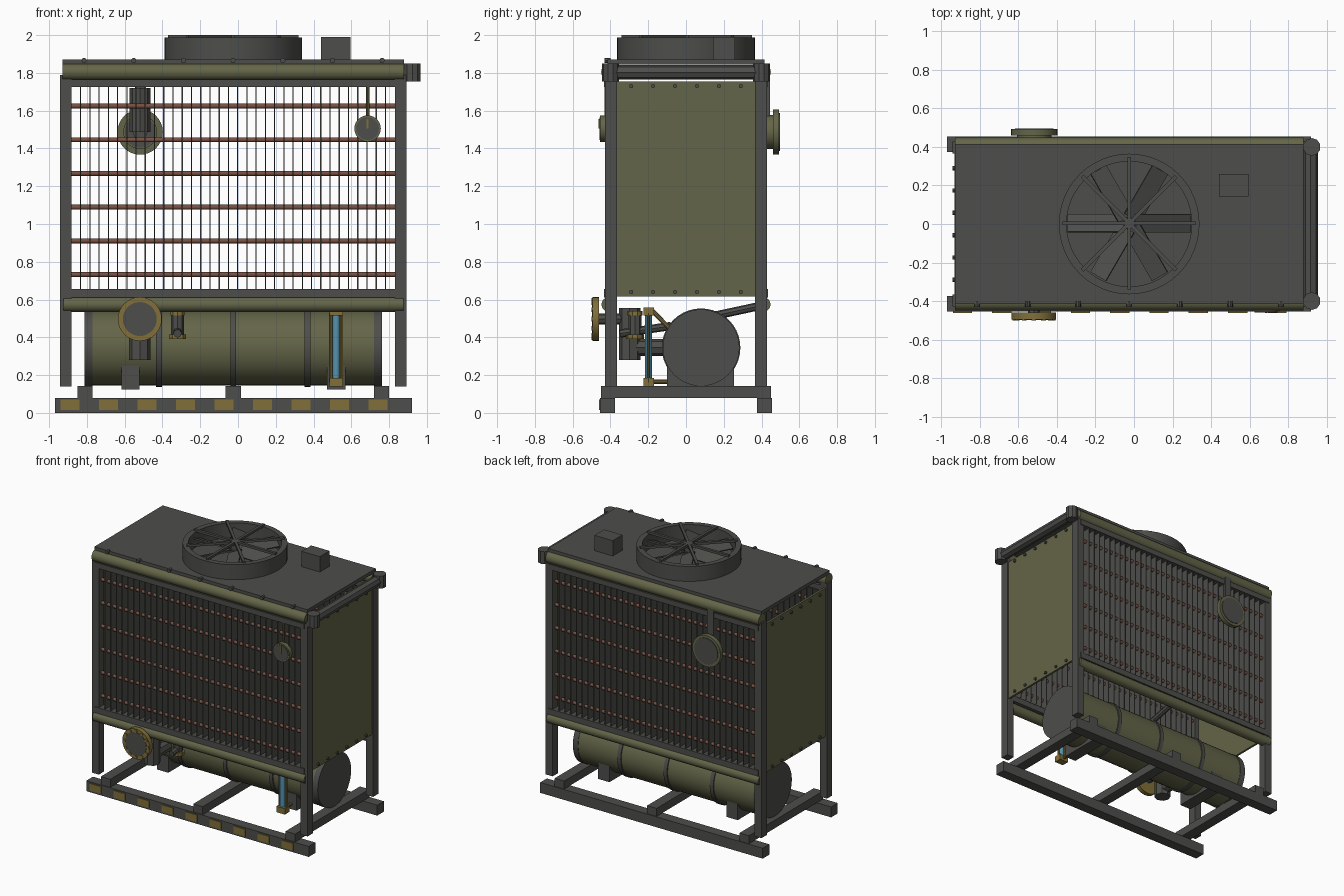
import bpy, bmesh, math
from mathutils import Vector, Matrix

cube = bpy.data.objects.get("Cube")
if cube:
    bpy.data.objects.remove(cube, do_unlink=True)

XC = -0.025  # middle of the frame along x


def material(name, rgb):
    m = bpy.data.materials.new(name)
    m.use_nodes = True
    m.diffuse_color = (*rgb, 1)
    bsdf = m.node_tree.nodes["Principled BSDF"]
    bsdf.inputs["Base Color"].default_value = (*rgb, 1)
    bsdf.inputs["Roughness"].default_value = 0.7
    return m


GREY = material("dark_grey", (0.075, 0.075, 0.07))
GREEN = material("olive_green", (0.127, 0.13, 0.065))
MUSTARD = material("mustard", (0.22, 0.16, 0.042))
COPPER = material("dull_copper", (0.19, 0.08, 0.055))
BLUE = material("glass_blue", (0.09, 0.29, 0.42))


def box(bm, x, y, z):
    """Box from three (low, high) ranges."""
    mid = Vector([(a + b) / 2 for a, b in (x, y, z)])
    size = [b - a for a, b in (x, y, z)]
    bmesh.ops.create_cube(bm, size=1, matrix=Matrix.Translation(mid) @ Matrix.Diagonal((*size, 1)))


def rod(bm, p, q, r, sides=16):
    """Closed cylinder from p to q."""
    p, q = Vector(p), Vector(q)
    turn = (q - p).to_track_quat('Z', 'Y').to_matrix().to_4x4()
    bmesh.ops.create_cone(bm, cap_ends=True, segments=sides, radius1=r, radius2=r,
                          depth=(q - p).length, matrix=Matrix.Translation((p + q) / 2) @ turn)


def part(name, mat, *shapes):
    """One object out of (function, arguments...) shapes."""
    bm = bmesh.new()
    for fn, *args in shapes:
        fn(bm, *args)
    mesh = bpy.data.meshes.new(name)
    bmesh.ops.recalc_face_normals(bm, faces=bm.faces)
    bm.to_mesh(mesh)
    bm.free()
    mesh.materials.append(mat)
    ob = bpy.data.objects.new(name, mesh)
    bpy.context.collection.objects.link(ob)
    ob.select_set(True)
    bpy.context.view_layer.objects.active = ob


def around(x, half):
    return (x - half, x + half)


# Base skid with warning plates
for side, s in (("front", -1), ("back", 1)):
    part(side + "_skid_rail", GREY, (box, around(XC, 0.945), around(s * 0.415, 0.04), (0, 0.08)))
part("skid_crossbeams", GREY,
     *[(box, around(XC + d, 0.04), around(0, 0.45), (0.08, 0.142)) for d in (-0.785, 0, 0.785)])
part("warning_plates", MUSTARD,
     *[(box, around(-0.89 + i * 0.204, 0.05), (-0.461, -0.454), (0.015, 0.07)) for i in range(9)])

for side, s in (("front", -1), ("back", 1)):
    # Legs, long beams and round headers
    for end, e in (("right", -1), ("left", 1)):
        part(f"{side}_{end}_leg", GREY,
             (box, around(XC + e * 0.887, 0.03), around(s * 0.397, 0.032), (0.14, 1.79)))
    part(side + "_beams", GREY,
         (box, around(XC, 0.89), around(s * 0.4, 0.035), (1.725, 1.765)),
         (box, around(XC, 0.89), around(s * 0.4, 0.035), (0.61, 0.655)))
    part(side + "_upper_header", GREEN,
         (rod, (XC - 0.905, s * 0.405, 1.805), (XC + 0.905, s * 0.405, 1.805), 0.044, 24))
    part(side + "_lower_header", GREEN,
         (rod, (XC - 0.9, s * 0.408, 0.574), (XC + 0.9, s * 0.408, 0.574), 0.039, 24))
    # Coil bank: thin fins threaded by copper tubes
    part(side + "_cooling_fins", GREY,
         *[(box, around(XC - 0.808 + i * 0.0489, 0.003), around(s * 0.385, 0.042), (0.65, 1.73))
           for i in range(34)])
    part(side + "_copper_tubes", COPPER,
         *[(rod, (XC - 0.86, s * 0.39, 0.732 + i * 0.1785), (XC + 0.86, s * 0.39, 0.732 + i * 0.1785),
            0.013, 12) for i in range(6)])

# Header pipe across the left end with upright end caps
part("end_header", GREY,
     (rod, (0.917, -0.4, 1.803), (0.917, 0.4, 1.803), 0.038, 8),
     *[(rod, (0.923, s * 0.4, 1.755), (0.923, s * 0.4, 1.85), 0.046, 10) for s in (-1, 1)])

# End panels with bolts
for end, e in (("right", -1), ("left", 1)):
    part(end + "_panel", GREEN,
         (box, around(XC + e * 0.898, 0.008), around(0, 0.365), (0.615, 1.755)))
    part(end + "_panel_bolts", GREY,
         *[(rod, (XC + e * 0.9, -0.29 + i * 0.116, z), (XC + e * 0.918, -0.29 + i * 0.116, z), 0.011, 8)
           for i in range(6) for z in (0.64, 1.73)])

# Roof plate, front edge bolts and control box
part("roof_plate", GREY, (box, around(XC, 0.905), around(0, 0.415), (1.845, 1.872)))
part("roof_bolts", GREY,
     *[(rod, (XC - 0.79 + i * 0.263, -0.432, 1.866), (XC - 0.79 + i * 0.263, -0.4, 1.866), 0.014, 8)
       for i in range(7)])
part("control_box", GREY, (box, (0.44, 0.595), (0.143, 0.26), (1.87, 1.99)))


# Fan shroud, blades and guard
def tube_ring(bm, inner, outer, low, high):
    n, loops = 48, []
    for r, z in ((inner, low), (outer, low), (outer, high), (inner, high)):
        loops.append([bm.verts.new((XC + r * math.cos(a), r * math.sin(a), z))
                      for a in [i * math.tau / n for i in range(n)]])
    for k in range(4):
        a, b = loops[k], loops[(k + 1) % 4]
        for i in range(n):
            j = (i + 1) % n
            bm.faces.new((a[i], a[j], b[j], b[i]))


def turned_box(bm, angle, pitch, x, y, z):
    before = set(bm.verts)
    box(bm, x, y, z)
    new = [v for v in bm.verts if v not in before]
    spin = Matrix.Rotation(angle, 4, 'Z') @ Matrix.Rotation(pitch, 4, 'X')
    bmesh.ops.transform(bm, matrix=Matrix.Translation((XC, 0.004, 1.93)) @ spin, verts=new)


part("fan_shroud", GREY, (tube_ring, 0.325, 0.365, 1.868, 1.987))
part("fan_blades", GREY,
     (rod, (XC, 0.004, 1.87), (XC, 0.004, 1.975), 0.03, 16),
     *[(turned_box, i * math.tau / 6, 0.4, (0.03, 0.32), around(0, 0.05), around(0, 0.005))
       for i in range(6)])
part("fan_guard", GREY,
     *[(turned_box, i * math.pi / 4, 0, around(0, 0.345), around(0, 0.01), (0.052, 0.07))
       for i in range(4)])

# Receiver tank with end caps, bands and saddles
TY, TZ, TR = 0.08, 0.345, 0.2
part("tank", GREEN, (rod, (-0.77, TY, TZ), (0.725, TY, TZ), TR, 40))
part("tank_end_caps", GREY,
     *[(rod, (XC + e * 0.745, TY, TZ), (XC + e * 0.788, TY, TZ), TR + 0.003, 40) for e in (-1, 1)])
part("tank_bands", GREY,
     *[(rod, (XC + d - 0.015, TY, TZ), (XC + d + 0.015, TY, TZ), TR + 0.008, 40) for d in (-0.393, 0, 0.393)])
part("tank_saddles", GREY,
     *[(box, around(XC + e * 0.545, 0.048), (-0.1, 0.255), (0.125, 0.25)) for e in (-1, 1)])
part("tank_return_pipe", GREY, (rod, (XC, 0.14, 0.512), (XC, 0.4, 0.568), 0.022, 8))

# Front inlet: upright pipe, branch to tank and bolted flange
FX, FZ = -0.52, 0.497
part("inlet_pipe", GREY,
     (rod, (FX, -0.298, 0.28), (FX, -0.298, 0.555), 0.058, 8),
     (rod, (FX, -0.298, 0.345), (FX, -0.06, 0.345), 0.045, 8),
     (rod, (FX, -0.465, FZ), (FX, -0.298, FZ), 0.03, 8))
part("inlet_flange", MUSTARD,
     (rod, (FX, -0.495, FZ), (FX, -0.46, FZ), 0.116, 32),
     *[(rod, (FX + 0.1 * math.cos(a), -0.501, FZ + 0.1 * math.sin(a)),
        (FX + 0.1 * math.cos(a), -0.49, FZ + 0.1 * math.sin(a)), 0.012, 8)
       for a in [i * math.tau / 12 for i in range(12)]])
part("inlet_flange_face", GREY, (rod, (FX, -0.498, FZ), (FX, -0.493, FZ), 0.09, 32))

# Relief valve beside the inlet
VX, VY = -0.32, -0.27
part("relief_valve_body", GREY,
     (rod, (VX, VY, 0.41), (VX, VY, 0.52), 0.035, 8),
     (rod, (VX, VY - 0.08, 0.42), (VX, -0.08, 0.46), 0.022, 8))
part("relief_valve_rings", MUSTARD,
     (rod, (VX, VY, 0.39), (VX, VY, 0.415), 0.047, 10),
     (rod, (VX, VY, 0.515), (VX, VY, 0.54), 0.04, 10))

# Level glass with end blocks, guard rods and tank links
LX, LY = 0.52, -0.198
part("level_glass", BLUE, (rod, (LX, LY, 0.18), (LX, LY, 0.52), 0.019, 16))
part("level_glass_mounts", MUSTARD,
     (box, around(LX, 0.036), around(LY, 0.028), (0.14, 0.185)),
     (box, around(LX, 0.036), around(LY, 0.028), (0.515, 0.558)),
     (rod, (LX, LY, 0.165), (LX, -0.08, 0.165), 0.012, 10),
     (rod, (LX, LY + 0.02, 0.54), (LX, -0.08, 0.44), 0.012, 10),
     *[(rod, (LX + s * 0.029, LY, 0.16), (LX + s * 0.029, LY, 0.53), 0.008, 8) for s in (-1, 1)])

# Small front pressure gauge
GX, GZ = 0.686, 1.505
part("pressure_gauge", GREEN,
     (rod, (GX, -0.455, GZ), (GX, -0.42, GZ), 0.07, 28),
     (rod, (GX, -0.422, GZ), (GX, -0.422, 1.73), 0.009, 8))
part("pressure_gauge_face", GREY, (rod, (GX, -0.459, GZ), (GX, -0.45, GZ), 0.06, 28))
part("pressure_gauge_needle", MUSTARD, (box, around(GX, 0.005), (-0.463, -0.458), (GZ, GZ + 0.05)))

# Large back outlet: flange, face, hanger and upright pipe
OX, OZ = -0.518, 1.487
part("outlet_flange", GREEN,
     (rod, (OX, 0.46, OZ), (OX, 0.493, OZ), 0.12, 32),
     (rod, (OX, 0.43, OZ), (OX, 0.462, OZ), 0.09, 32))
part("outlet_flange_face", GREY,
     (rod, (OX, 0.49, OZ), (OX, 0.497, OZ), 0.1, 32),
     (rod, (OX, 0.425, OZ), (OX, 0.435, OZ), 0.082, 32))
part("outlet_pipe", GREY,
     (rod, (OX, 0.285, OZ), (OX, 0.285, 1.72), 0.056, 8),
     (rod, (OX, 0.28, OZ), (OX, 0.43, OZ), 0.04, 8),
     (box, around(OX, 0.026), (0.428, 0.446), (OZ, 1.8)))

# Smooth round surfaces, sharp edges kept
bpy.ops.object.shade_smooth_by_angle(angle=math.radians(35))
